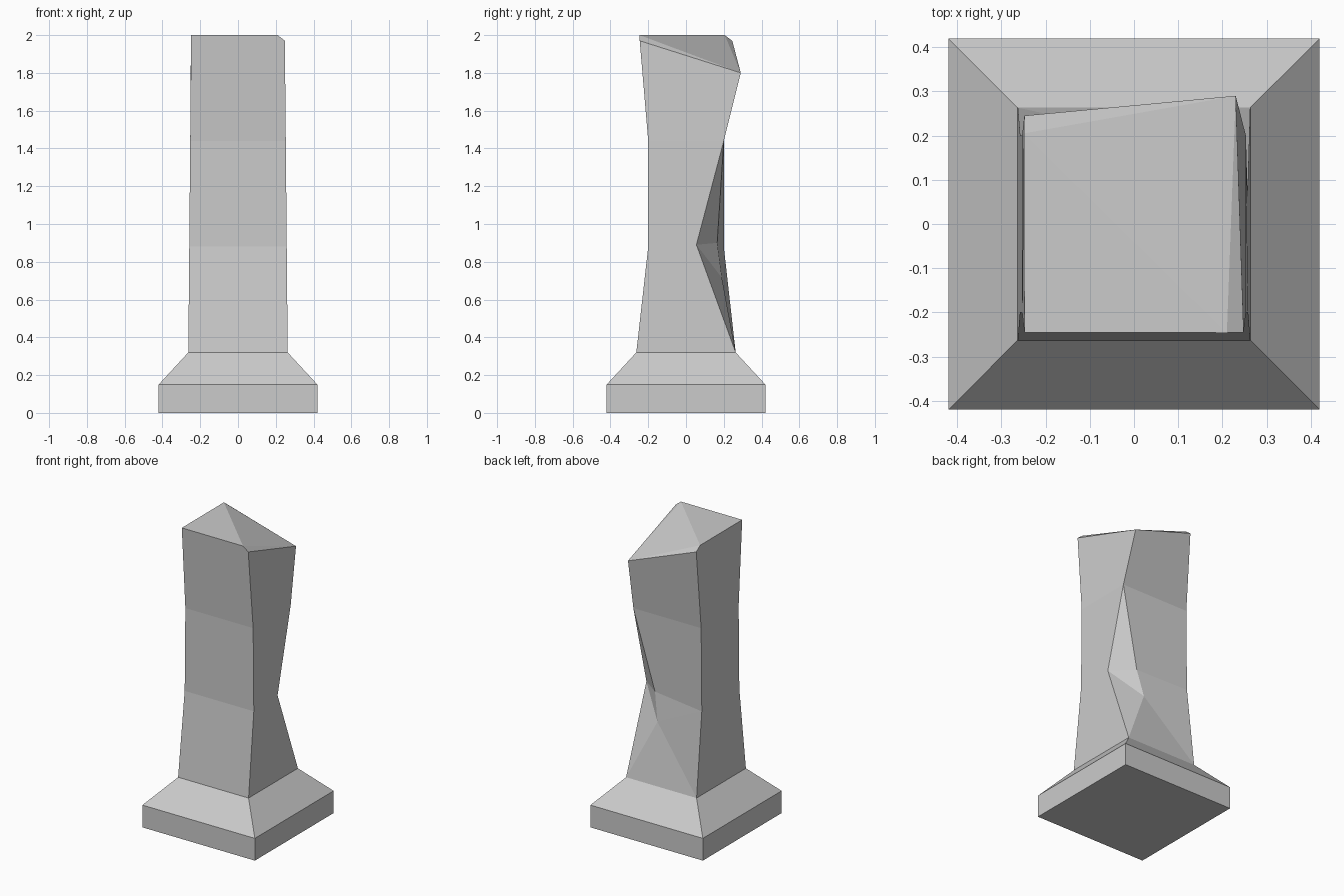
import bpy, bmesh

if "Cube" in bpy.data.objects:
    bpy.data.objects.remove(bpy.data.objects["Cube"])

bm = bmesh.new()


def vert(*co):
    return bm.verts.new(co)


def face(*vs):
    return bm.faces.new(vs)


def ring(hx, hy, z):
    # corners: front left, front right, back right, back left
    return [vert(sx * hx, sy * hy, z) for sx, sy in ((-1, -1), (1, -1), (1, 1), (-1, 1))]


def walls(a, b, sides):
    for i in sides:
        j = (i + 1) % 4
        face(a[i], a[j], b[j], b[i])


# Plinth and pinched shaft levels
foot = ring(0.42, 0.42, 0.0)
ledge = ring(0.42, 0.42, 0.15)
neck = ring(0.263, 0.263, 0.32)
waist = ring(0.258, 0.20, 0.88)
upper = ring(0.253, 0.20, 1.44)
head = ring(0.248, 0.245, 1.97)

# Broken corners
waist[2].co = (0.257, 0.055, 0.89)
head[0].co.z = 2.0
head[2].co = (0.23, 0.29, 1.80)

# Plinth and walls (the chipped back side of the shaft is left open)
face(*reversed(foot))
walls(foot, ledge, range(4))
walls(ledge, neck, range(4))
walls(neck, waist, (0, 1, 3))
walls(waist, upper, (0, 1, 3))
walls(upper, head, (1, 2))

# Chipped back side
chip_hi = vert(0.116, 0.165, 0.90)
chip_lo = vert(0.08, 0.19, 0.715)
face(upper[2], waist[2], chip_hi)
face(waist[2], chip_lo, chip_hi)
face(waist[2], neck[2], chip_lo)
face(upper[2], chip_hi, waist[3], upper[3])
face(chip_hi, chip_lo, waist[3])
face(chip_lo, neck[3], waist[3])
face(chip_lo, neck[2], neck[3])

# Broken sloping top
top_r = vert(0.21, -0.246, 2.0)
top_b = vert(-0.249, 0.205, 2.0)
face(upper[0], upper[1], head[1], top_r, head[0])
face(upper[3], upper[0], head[0], top_b, head[3])
face(head[0], top_r, top_b)
face(top_r, head[2], top_b)
face(top_r, head[1], head[2])
face(top_b, head[2], head[3])

bmesh.ops.recalc_face_normals(bm, faces=bm.faces[:])
mesh = bpy.data.meshes.new("broken_pillar")
bm.to_mesh(mesh)
bm.free()
bpy.context.collection.objects.link(bpy.data.objects.new("broken_pillar", mesh))
